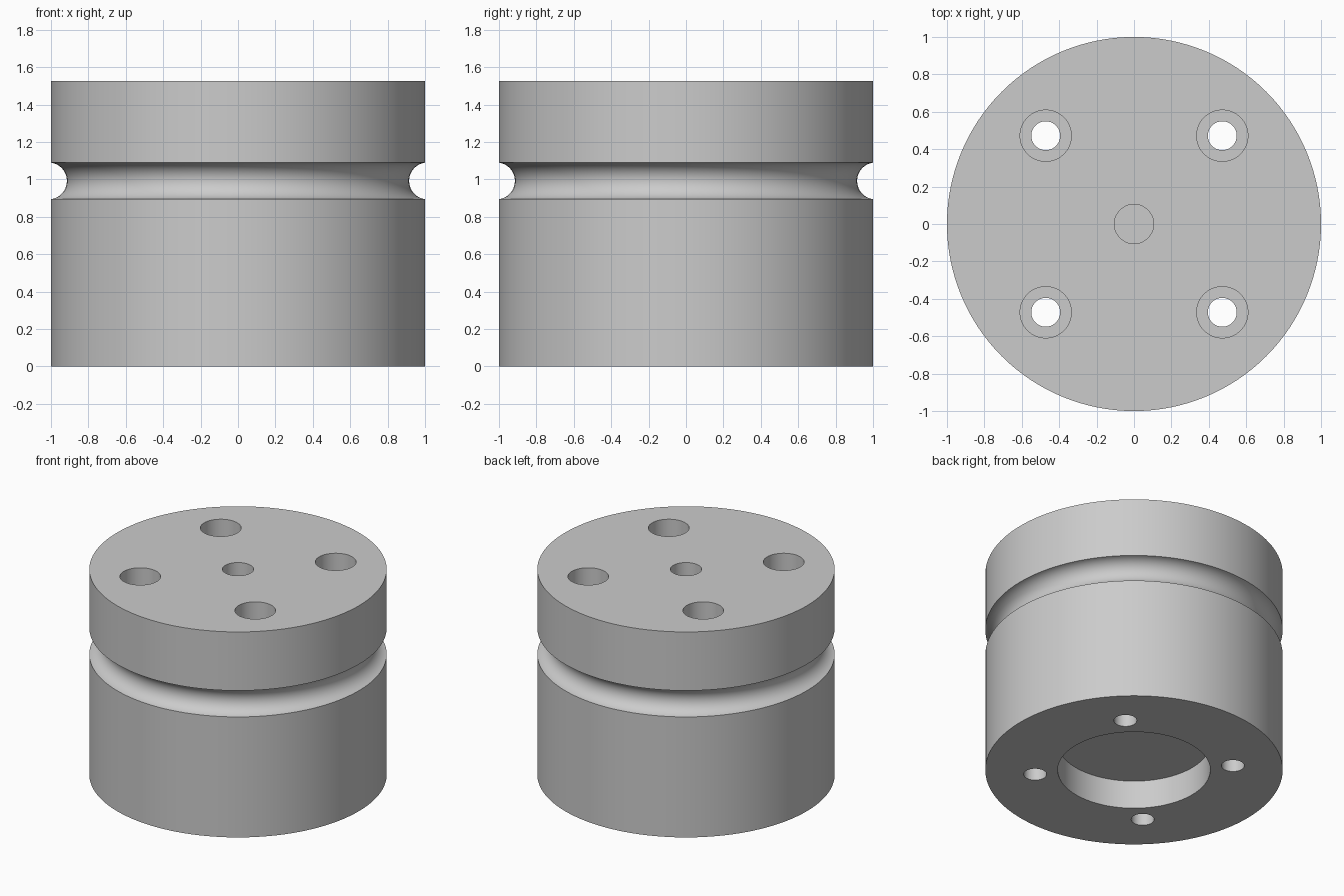
import bpy, bmesh, math
from mathutils import Matrix

if "Cube" in bpy.data.objects:
    bpy.data.objects.remove(bpy.data.objects["Cube"])

SEG = 128
HEIGHT = 1.525

steel = bpy.data.materials.new("grey_steel")
steel.diffuse_color = (0.6, 0.6, 0.6, 1)
steel.use_nodes = True
steel.node_tree.nodes["Principled BSDF"].inputs["Base Color"].default_value = steel.diffuse_color


def lathe(name, profile, x=0, y=0):
    """Spin an (r, z) profile, starting and ending on the axis, into a solid."""
    bm = bmesh.new()
    rings = []
    for r, z in profile:
        if r == 0:
            rings.append([bm.verts.new((x, y, z))] * SEG)
        else:
            rings.append([bm.verts.new((x + r * math.cos(a), y + r * math.sin(a), z))
                          for a in (2 * math.pi * i / SEG for i in range(SEG))])
    for a, b in zip(rings, rings[1:]):
        for i in range(SEG):
            j = (i + 1) % SEG
            bm.faces.new(dict.fromkeys((a[i], a[j], b[j], b[i])))
    bmesh.ops.recalc_face_normals(bm, faces=bm.faces)
    mesh = bpy.data.meshes.new(name)
    bm.to_mesh(mesh)
    bm.free()
    mesh.materials.append(steel)
    obj = bpy.data.objects.new(name, mesh)
    bpy.context.collection.objects.link(obj)
    return obj


# Round groove cut into the side
groove_r, groove_x, groove_z = 0.0985, 1.0135, 0.992
end = math.acos(-(groove_x - 1) / groove_r)
groove = [(groove_x + groove_r * math.cos(t), groove_z - groove_r * math.sin(t))
          for t in (end + (2 * math.pi - 2 * end) * i / 24 for i in range(25))]
groove = [(r, z) for r, z in groove]
if groove[0][1] > groove[-1][1]:
    groove.reverse()

# Body with a wide recess underneath and a blind centre hole on top
body = lathe("grooved_cylinder",
             [(0, 0.21), (0.513, 0.21), (0.513, 0), (1, 0)] + groove +
             [(1, HEIGHT), (0.105, HEIGHT), (0.105, HEIGHT - 0.4), (0, HEIGHT - 0.4)])

# Four counterbored bolt holes right through the body
for sx in (-1, 1):
    for sy in (-1, 1):
        cutter = lathe("bolt_hole_cutter",
                       [(0, -0.1), (0.077, -0.1), (0.077, HEIGHT - 0.2),
                        (0.137, HEIGHT - 0.2), (0.137, HEIGHT + 0.1), (0, HEIGHT + 0.1)],
                       0.472 * sx, 0.472 * sy)
        cutter.hide_render = True
        cutter.hide_viewport = True
        mod = body.modifiers.new("bolt_hole", 'BOOLEAN')
        mod.operation = 'DIFFERENCE'
        mod.solver = 'EXACT'
        mod.object = cutter

# Bake the cuts, then smooth the round walls
bpy.context.view_layer.update()
baked = bpy.data.meshes.new_from_object(body.evaluated_get(bpy.context.evaluated_depsgraph_get()))
body.modifiers.clear()
body.data = baked
for obj in [o for o in bpy.data.objects if o.name.startswith("bolt_hole_cutter")]:
    bpy.data.objects.remove(obj)
bpy.context.view_layer.objects.active = body
body.select_set(True)
bpy.ops.object.shade_smooth_by_angle(angle=math.radians(30))
